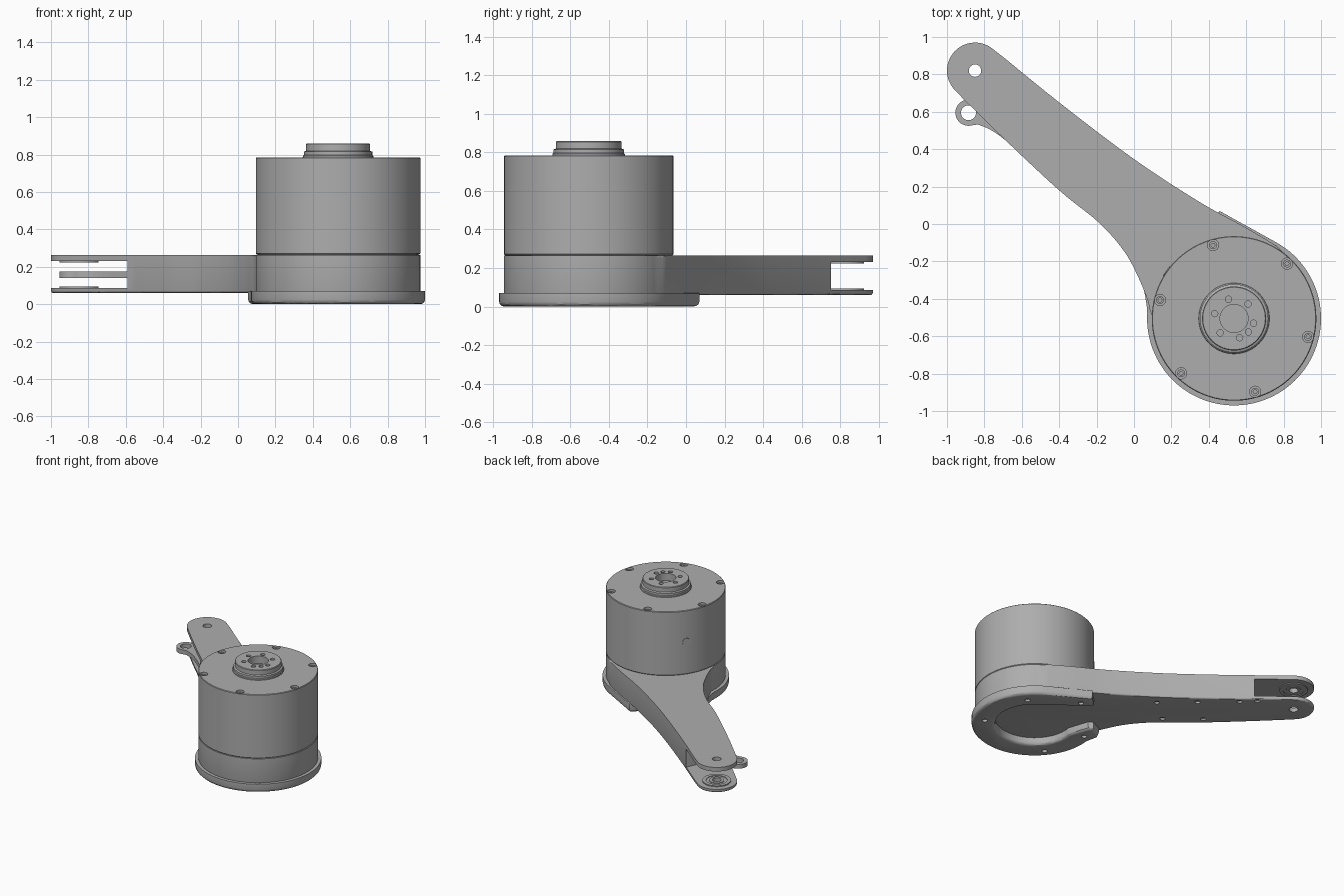
import bpy, bmesh
from math import cos, sin, radians, pi
from mathutils import Vector, Matrix

cube = bpy.data.objects.get("Cube")
if cube:
    bpy.data.objects.remove(cube, do_unlink=True)

GREY = bpy.data.materials.new("machined_grey")
GREY.use_nodes = True
GREY.diffuse_color = (0.42, 0.42, 0.42, 1)
GREY.node_tree.nodes["Principled BSDF"].inputs["Base Color"].default_value = (0.42, 0.42, 0.42, 1)

DRUM = Vector((0.535, -0.505))
TIP = Vector((-0.85, 0.82))
LUG = Vector((-0.885, 0.595))


def arc(center, r, a0, a1, n):
    return [Vector((center[0] + r * cos(radians(a0 + (a1 - a0) * i / n)),
                    center[1] + r * sin(radians(a0 + (a1 - a0) * i / n)))) for i in range(n + 1)]


def circle(center, r, n=32):
    return arc(center, r, 0, 360, n)[:-1]


def spline(points, n=6):
    """Smooth curve through the points."""
    p = [Vector(q) for q in points]
    p = [2 * p[0] - p[1]] + p + [2 * p[-1] - p[-2]]
    out = []
    for a, b, c, d in zip(p, p[1:], p[2:], p[3:]):
        for i in range(n):
            t = i / n
            out.append(0.5 * (2 * b + (c - a) * t + (2 * a - 5 * b + 4 * c - d) * t * t
                              + (3 * b - a - 3 * c + d) * t ** 3))
    return out + [p[-2]]


def along(u, v):
    """Point in the arm's own frame: u along the arm, v across it."""
    return DRUM + Vector((v - u, v + u)) * 0.7071


def finish(bm, name):
    bmesh.ops.recalc_face_normals(bm, faces=bm.faces)
    me = bpy.data.meshes.new(name)
    bm.to_mesh(me)
    bm.free()
    me.materials.append(GREY)
    ob = bpy.data.objects.new(name, me)
    bpy.context.collection.objects.link(ob)
    return ob


def add_prism(bm, outline, z0, z1, top=0, bottom=0):
    low = [bm.verts.new((p[0], p[1], z0)) for p in outline]
    high = [bm.verts.new((p[0], p[1], z1)) for p in outline]
    f_low, f_high = bm.faces.new(low[::-1]), bm.faces.new(high)
    for i in range(len(low)):
        j = (i + 1) % len(low)
        bm.faces.new((low[i], low[j], high[j], high[i]))
    for face, width in ((f_high, top), (f_low, bottom)):
        if width:
            bmesh.ops.bevel(bm, geom=list(face.edges), offset=width, segments=3,
                            profile=0.5, affect='EDGES', clamp_overlap=False)


def prism(name, outline, z0, z1, top=0, bottom=0):
    bm = bmesh.new()
    add_prism(bm, outline, z0, z1, top, bottom)
    return finish(bm, name)


def lathe(name, center, profile, n=96):
    bm = bmesh.new()
    rings = [[bm.verts.new((p.x, p.y, z)) for p in circle(center, r, n)] for r, z in profile]
    for a, b in zip(rings, rings[1:]):
        for i in range(n):
            j = (i + 1) % n
            bm.faces.new((a[i], a[j], b[j], b[i]))
    bm.faces.new(rings[0][::-1])
    bm.faces.new(rings[-1])
    return finish(bm, name)


def cut(ob, *prisms):
    """Subtract prisms given as (outline, z0, z1), one after another."""
    for spec in prisms:
        cutter = prism("cutter", *spec)
        cutter.hide_render = True
        mod = ob.modifiers.new("cut", 'BOOLEAN')
        mod.operation, mod.solver, mod.object = 'DIFFERENCE', 'EXACT', cutter
        bpy.context.view_layer.objects.active = ob
        bpy.ops.object.modifier_apply(modifier=mod.name)
        bpy.data.objects.remove(cutter, do_unlink=True)


# Arm with the ring that carries the drum
right_edge = spline([(0.8, -0.14), (0.6, -0.02), (0.35, 0.118), (0, 0.347), (-0.4, 0.65), (-0.752, 0.936)])
left_edge = spline([(-0.957, 0.713), (-0.7, 0.46), (-0.4, 0.18), (-0.185, 0.005),
                    (-0.05, -0.15), (0.03, -0.3), (0.085, -0.44)])
outline = (right_edge[1:-1] + arc(TIP, 0.15, 48, 225, 24) + left_edge[1:-1]
           + arc(DRUM, 0.44, 174, 414, 64))
arm = prism("arm", outline, 0.06, 0.264, top=0.012, bottom=0.012)
arm_bolts = [(0.92, 0.15), (1.22, 0.13), (1.53, 0.11), (1.66, 0.11), (0.94, -0.09), (1.24, -0.12)]
slot = [(-0.59, 0.25), (-0.59, 0.62), (-0.535, 0.745), (-0.4, 0.9), (-0.6, 1.2), (-1.2, 1.2), (-1.2, 0.25)]
cut(arm, (slot, 0.086, 0.231), (circle(TIP, 0.033), 0, 0.4),
    *[(circle(along(*b), 0.02, 20), 0, 0.075) for b in arm_bolts])

# Fork washers facing each other inside the slot
for name, z0, z1 in (("lower_washer", 0.084, 0.094), ("upper_washer", 0.223, 0.233)):
    washer = prism(name, circle(TIP, 0.105, 48), z0, z1)
    cut(washer, (circle(TIP, 0.033), 0, 0.4))
    mid = (z0 + z1) / 2
    groove = (mid, 0.12) if z0 < 0.1 else (0.2, mid)
    cut(washer, (circle(TIP, 0.078), *groove))
    hub = prism(name + "_hub", circle(TIP, 0.055), z0, z1)
    cut(hub, (circle(TIP, 0.033), 0, 0.4))

# Side lug
lug_outline = (arc(LUG, 0.07, 50, 285, 32)
               + spline([(-0.835, 0.532), (-0.77, 0.505), (-0.69, 0.45), (-0.57, 0.345)], 5)
               + [(-0.57, 0.52), (-0.72, 0.6)])
lug = prism("side_lug", lug_outline, 0.14, 0.175)
cut(lug, (circle(LUG, 0.04), 0, 0.4))

# Open base collar under the drum
collar_uv = ([(0.46, 0.225), (0.46, 0.352)]
             + [tuple(p) for p in arc((0, 0), 0.465, 74, 322, 72)]
             + [(0.42, -0.252), (0.445, -0.235), (0.46, -0.19), (0.43, -0.1), (0.39, -0.09)]
             + [tuple(p) for p in arc((0, 0), 0.29, 325, 80, 56)])
collar = prism("base_collar", [along(*p) for p in collar_uv], 0, 0.07, top=0.004, bottom=0.025)
collar_bolts = [(-0.36, 0.1), (-0.02, 0.37), (0.37, 0.29), (0.04, -0.39), (0.35, -0.2)]
cut(collar, *[(circle(along(*b), 0.02, 20), -0.1, 0.02) for b in collar_bolts])

# Drum
lathe("drum_seat", DRUM, [(0.43, 0.25), (0.43, 0.28)])
drum = lathe("drum", DRUM, [(0.434, 0.266), (0.44, 0.272), (0.44, 0.781), (0.436, 0.785)])
spots = [46 + 60 * k for k in range(6)]
for a in spots:
    c = arc(DRUM, 0.408, a, a, 1)[0]
    cut(drum, (circle(c, 0.03, 24), 0.757, 0.9))
    bolt = prism("drum_bolt", circle(c, 0.021, 24), 0.75, 0.772)
    cut(bolt, (circle(c, 0.011, 6), 0.76, 0.9))

# Output hub
hub = lathe("output_hub", DRUM, [(0.19, 0.78), (0.188, 0.792), (0.183, 0.797), (0.183, 0.815),
                                 (0.171, 0.82), (0.171, 0.855), (0.167, 0.859)], 72)
pins = [arc(DRUM, 0.107, a, a, 1)[0] for a in spots] + [DRUM + Vector((0.077, -0.072))]
cut(hub, (circle(DRUM, 0.075, 40), 0.8, 0.9), *[(circle(p, 0.017, 20), 0.83, 0.9) for p in pins])

# Round plug on the drum wall
plug = prism("wall_plug", circle((0, 0), 0.03), -0.01, 0.003)
a = radians(145)
plug.matrix_world = (Matrix.Translation((DRUM.x + 0.44 * cos(a), DRUM.y + 0.44 * sin(a), 0.53))
                     @ Matrix.Rotation(a, 4, 'Z') @ Matrix.Rotation(pi / 2, 4, 'Y'))

# Smooth round walls, crisp edges
bpy.ops.object.select_all(action='DESELECT')
for ob in bpy.context.collection.objects:
    if ob.type == 'MESH' and GREY.name in ob.data.materials:
        ob.select_set(True)
        bpy.context.view_layer.objects.active = ob
bpy.ops.object.shade_smooth_by_angle(angle=radians(30))
